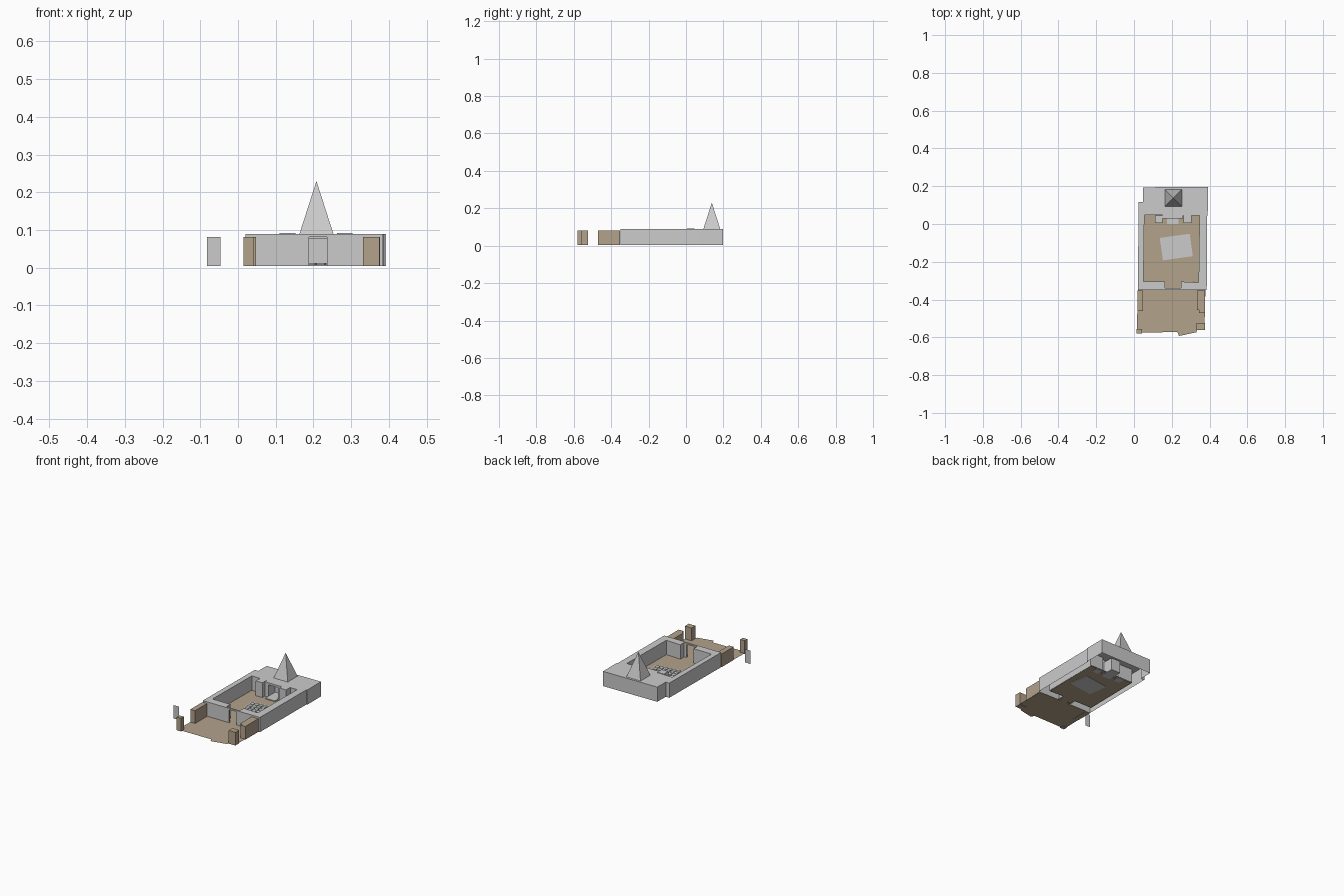
import bpy, bmesh, math
from mathutils import Matrix, Vector

if "Cube" in bpy.data.objects:
    bpy.data.objects.remove(bpy.data.objects["Cube"])

BASE, TOP = 0.005, 0.09
brown = bpy.data.materials.new("sandstone")
brown.diffuse_color = (0.45, 0.36, 0.26, 1)
brown.use_nodes = True
brown.node_tree.nodes["Principled BSDF"].inputs["Base Color"].default_value = brown.diffuse_color


def finish(bm, name, mat=None):
    me = bpy.data.meshes.new(name)
    bm.to_mesh(me)
    bm.free()
    ob = bpy.data.objects.new(name, me)
    bpy.context.collection.objects.link(ob)
    if mat:
        me.materials.append(mat)
    return ob


def add_box(bm, x0, x1, y0, y1, z0, z1):
    m = Matrix.Translation(((x0 + x1) / 2, (y0 + y1) / 2, (z0 + z1) / 2))
    m = m @ Matrix.Diagonal((x1 - x0, y1 - y0, z1 - z0, 1))
    bmesh.ops.create_cube(bm, size=1, matrix=m)


def box(name, *dims, mat=None):
    bm = bmesh.new()
    add_box(bm, *dims)
    return finish(bm, name, mat)


def quad(bm, *pts):
    bm.faces.new([bm.verts.new(p) for p in pts])


def plate(name, pts, z, mat=None):
    bm = bmesh.new()
    bm.faces.new([bm.verts.new((x, y, z)) for x, y in pts])
    return finish(bm, name, mat)


def wall_loop(bm, pts, openings):
    """Vertical wall along a closed outline; openings maps edge index to lintel height."""
    for i, (x0, y0) in enumerate(pts):
        x1, y1 = pts[(i + 1) % len(pts)]
        z = openings.get(i, BASE)
        quad(bm, (x0, y0, z), (x1, y1, z), (x1, y1, TOP), (x0, y0, TOP))


def passage(bm, x0, x1, y0, y1, z):
    """Two jambs and a ceiling behind an opening."""
    for x in (x0, x1):
        quad(bm, (x, y0, BASE), (x, y1, BASE), (x, y1, z), (x, y0, z))
    quad(bm, (x0, y0, z), (x1, y0, z), (x1, y1, z), (x0, y1, z))


# Building outlines: outside and courtyard
outer = [(0.02, -0.35), (0.188, -0.35), (0.236, -0.35), (0.385, -0.35), (0.388, 0.07),
         (0.393, 0.07), (0.393, 0.197), (0.048, 0.194), (0.047, 0.117), (0.025, 0.117)]
inner = [(0.05, -0.305), (0.165, -0.305), (0.165, -0.34), (0.188, -0.34), (0.236, -0.34),
         (0.25, -0.34), (0.25, -0.305), (0.342, -0.31), (0.347, 0.045), (0.26, 0.045),
         (0.26, 0.028), (0.236, 0.028), (0.175, 0.028), (0.15, 0.028), (0.15, 0.047), (0.055, 0.048)]
GATE, NICHE = 0.082, 0.078

# Walls, hollow underneath, with the gate and the rear niche
bm = bmesh.new()
wall_loop(bm, outer, {1: GATE})
wall_loop(bm, inner, {3: GATE, 11: NICHE})
passage(bm, 0.188, 0.236, -0.35, -0.34, GATE)
passage(bm, 0.175, 0.236, 0.028, 0.09, NICHE)
quad(bm, (0.175, 0.09, BASE), (0.236, 0.09, BASE), (0.236, 0.09, NICHE), (0.175, 0.09, NICHE))
finish(bm, "building_walls")

# Flat roof ring with the courtyard hole
bm = bmesh.new()
for loop in (outer, inner):
    vs = [bm.verts.new((x, y, TOP)) for x, y in loop]
    for a, b in zip(vs, vs[1:] + vs[:1]):
        bm.edges.new((a, b))
bmesh.ops.triangle_fill(bm, use_beauty=True, use_dissolve=False, edges=bm.edges[:], normal=Vector((0, 0, 1)))
finish(bm, "roof")

# Pyramid spire
bm = bmesh.new()
bmesh.ops.create_cone(bm, cap_ends=True, segments=4, radius1=0.045 * math.sqrt(2), radius2=0, depth=0.14,
                      matrix=Matrix.Translation((0.208, 0.138, 0.16)) @ Matrix.Rotation(math.pi / 4, 4, 'Z'))
bmesh.ops.remove_doubles(bm, verts=bm.verts[:], dist=1e-5)
finish(bm, "spire")

# Pillars beside the rear niche
for side, x in (("left", 0.11), ("right", 0.262)):
    box("niche_pillar_" + side, x, x + 0.042, 0.005, 0.045, BASE, TOP + 0.002)
box("niche_step", 0.175, 0.236, 0.0, 0.09, BASE, 0.012)

# Courtyard and forecourt floors
plate("courtyard_floor", [(0.05, -0.305), (0.165, -0.305), (0.165, -0.35), (0.25, -0.35), (0.25, -0.305),
                          (0.345, -0.31), (0.347, 0.05), (0.055, 0.05)], 0.007, brown)
plate("forecourt_floor", [(0.015, -0.575), (0.23, -0.572), (0.238, -0.593), (0.33, -0.573),
                          (0.335, -0.558), (0.373, -0.558), (0.378, -0.35), (0.02, -0.35)], 0.007, brown)

# Forecourt walls and gate posts
for name, dims in (("forecourt_wall_left", (0.018, 0.048, -0.46, -0.352)),
                   ("forecourt_wall_right", (0.333, 0.376, -0.455, -0.352)),
                   ("forecourt_wall_end", (0.345, 0.376, -0.47, -0.455)),
                   ("gate_post_left", (0.014, 0.042, -0.58, -0.555)),
                   ("gate_post_right", (0.332, 0.375, -0.56, -0.525))):
    box(name, *dims, BASE, 0.081, mat=brown)

# Free-standing panel outside the forecourt
bm = bmesh.new()
quad(bm, (-0.082, -0.47, BASE), (-0.047, -0.47, BASE), (-0.047, -0.47, 0.082), (-0.082, -0.47, 0.082))
finish(bm, "side_panel")

# Tiled platform in the courtyard, turned slightly
bm = bmesh.new()
add_box(bm, -0.08, 0.08, -0.06, 0.06, 0.004, 0.009)
for i in range(6):
    for j in range(4):
        x, y = -0.072 + i * 0.0245, -0.05 + j * 0.0255
        add_box(bm, x, x + 0.021, y, y + 0.022, 0.008, 0.0125)
bm.transform(Matrix.Translation((0.224, -0.122, 0)) @ Matrix.Rotation(math.radians(8), 4, 'Z'))
finish(bm, "courtyard_platform")
